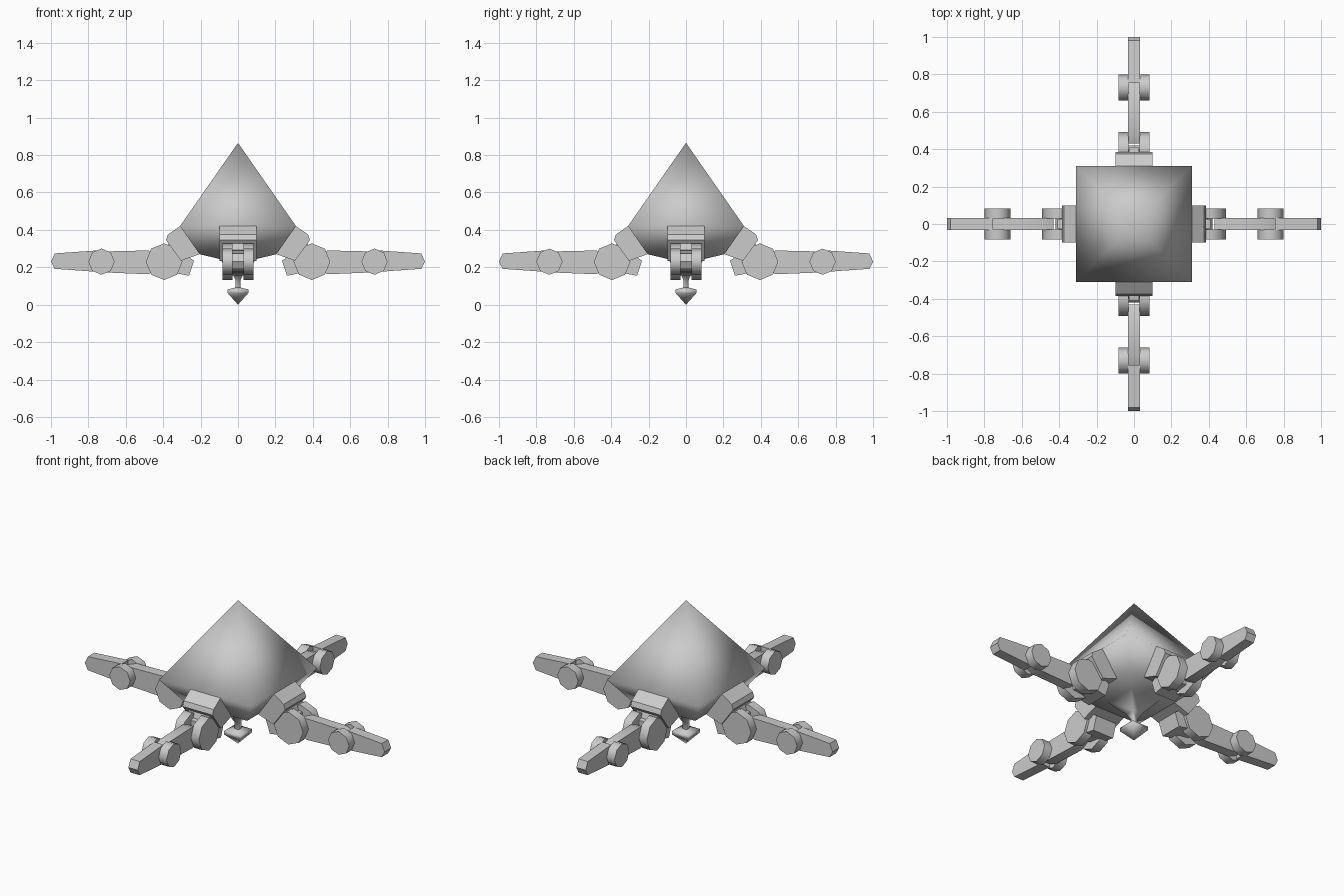
import bpy, bmesh, math
from mathutils import Matrix

if "Cube" in bpy.data.objects:
    bpy.data.objects.remove(bpy.data.objects["Cube"])


def finish(bm, name, angle=None):
    bmesh.ops.recalc_face_normals(bm, faces=bm.faces)
    me = bpy.data.meshes.new(name)
    bm.to_mesh(me)
    bm.free()
    ob = bpy.data.objects.new(name, me)
    bpy.context.collection.objects.link(ob)
    bpy.ops.object.select_all(action='DESELECT')
    ob.select_set(True)
    bpy.context.view_layer.objects.active = ob
    if angle is None:
        bpy.ops.object.shade_smooth()
    else:
        bpy.ops.object.shade_smooth_by_angle(angle=math.radians(angle))
    return ob


def square_loft(name, profile):
    """Stack of axis-aligned squares (half width, height); zero width makes a point."""
    bm = bmesh.new()
    rings = []
    for h, z in profile:
        corners = [(0, 0)] if h == 0 else [(-h, -h), (h, -h), (h, h), (-h, h)]
        rings.append([bm.verts.new((x, y, z)) for x, y in corners])
    for a, b in zip(rings, rings[1:]):
        for i in range(4):
            loop = [a[i % len(a)], a[(i + 1) % len(a)], b[(i + 1) % len(b)], b[i % len(b)]]
            bm.faces.new(list(dict.fromkeys(loop)))
    return finish(bm, name)


def slab(bm, pts, y0, y1):
    """Extrude an x-z outline between two y values."""
    a = [bm.verts.new((x, y0, z)) for x, z in pts]
    b = [bm.verts.new((x, y1, z)) for x, z in pts]
    n = len(pts)
    bm.faces.new(a)
    bm.faces.new(b[::-1])
    for i in range(n):
        bm.faces.new((a[i], a[(i + 1) % n], b[(i + 1) % n], b[i]))


def octagon(x, z, r):
    return [(x + r * math.cos(i * math.pi / 4), z + r * math.sin(i * math.pi / 4))
            for i in range(8)]


def part(name, turn, slabs, angle=50):
    bm = bmesh.new()
    for pts, y0, y1 in slabs:
        slab(bm, pts, y0, y1)
    bmesh.ops.transform(bm, matrix=Matrix.Rotation(turn, 4, 'Z'), verts=bm.verts)
    return finish(bm, name, angle)


# Pyramid shell with tapered underside and a concave spike
square_loft("body", [(0, 0.865), (0.31, 0.42), (0.205, 0.27), (0.10, 0.245),
                     (0.03, 0.165), (0.013, 0.13), (0.013, 0.08)])

# Hanging pointed probe
square_loft("probe_tip", [(0, 0.095), (0.055, 0.082), (0.055, 0.062), (0, 0.0)])

# Outlines of the leg parts
hip_plate = [(0.31, 0.42), (0.375, 0.375), (0.385, 0.345), (0.305, 0.235), (0.205, 0.27)]
hip_bracket = [(0.37, 0.33), (0.40, 0.25), (0.34, 0.17), (0.262, 0.155), (0.235, 0.235)]
hip_link = [(0.33, 0.30), (0.41, 0.29), (0.41, 0.18), (0.33, 0.17)]
upper_arm = [(0.43, 0.27), (0.48, 0.29), (0.70, 0.285), (0.76, 0.26),
             (0.76, 0.20), (0.70, 0.172), (0.48, 0.163), (0.43, 0.19)]
lower_arm = [(0.755, 0.29), (0.98, 0.274), (1.0, 0.23), (0.98, 0.192),
             (0.755, 0.176)]

# Four identical legs around the body
for k, side in enumerate(("right", "back", "left", "front")):
    t = k * math.pi / 2
    part(side + "_hip_plate", t, [(hip_plate, -0.10, 0.10)], 30)
    part(side + "_hip_bracket", t, [(hip_bracket, -0.07, 0.07)], 30)
    part(side + "_hip_link", t, [(hip_link, -0.028, 0.028)], 30)
    for joint, x, r in (("hip", 0.395, 0.098), ("knee", 0.73, 0.07)):
        o = octagon(x, 0.23, r)
        part(f"{side}_{joint}_discs", t, [(o, -0.084, -0.03), (o, 0.03, 0.084)])
        part(f"{side}_{joint}_pin", t, [(octagon(x, 0.23, 0.025), -0.04, 0.04)])
    part(side + "_upper_arm", t, [(upper_arm, -0.031, 0.031)])
    part(side + "_lower_arm", t, [(lower_arm, -0.031, 0.031)])
